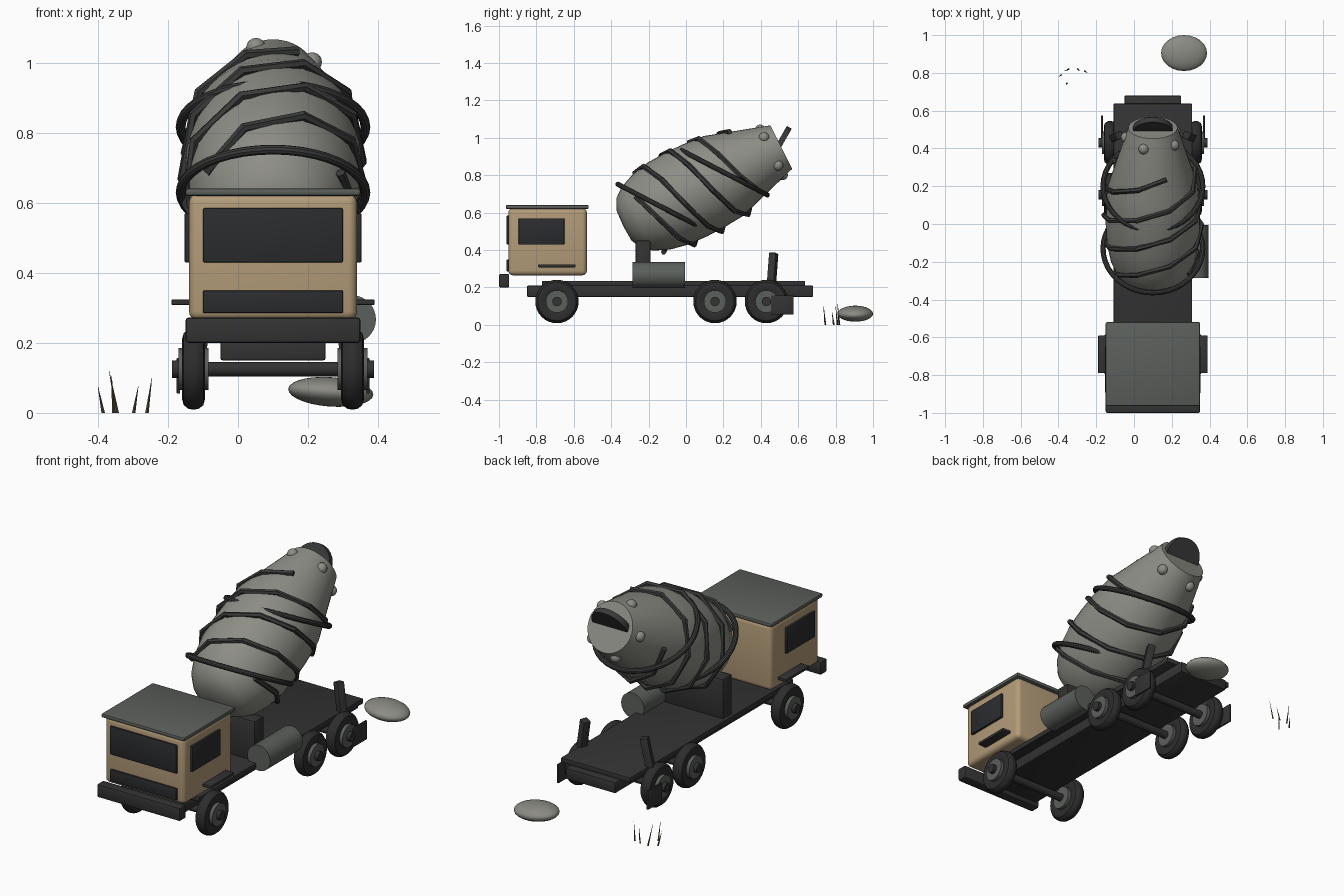
import bpy, bmesh, math
from math import sin, cos, radians
from mathutils import Matrix, Vector

if "Cube" in bpy.data.objects:
    bpy.data.objects.remove(bpy.data.objects["Cube"], do_unlink=True)


def material(name, r, g, b):
    m = bpy.data.materials.new(name)
    m.use_nodes = True
    m.diffuse_color = (r, g, b, 1)
    m.node_tree.nodes["Principled BSDF"].inputs["Base Color"].default_value = (r, g, b, 1)
    return m


TAN = material("tan paint", 0.45, 0.33, 0.19)
DRUM = material("drum grey", 0.27, 0.27, 0.24)
STEEL = material("dull steel", 0.105, 0.115, 0.105)
DARK = material("dark frame", 0.033, 0.033, 0.034)
RUBBER = material("rubber", 0.026, 0.026, 0.027)
GLASS = material("dark glass", 0.024, 0.025, 0.027)
ROD = material("rod metal", 0.04, 0.042, 0.041)
ROCK = material("rock grey", 0.26, 0.26, 0.23)
GRASS = material("dry grass", 0.11, 0.09, 0.05)

MID = 0.1  # centre line of the truck


def smooth(obj, angle=35):
    bpy.ops.object.select_all(action='DESELECT')
    obj.select_set(True)
    bpy.context.view_layer.objects.active = obj
    bpy.ops.object.shade_smooth_by_angle(angle=radians(angle))


def finish(name, bm, mat, matrix=None):
    mesh = bpy.data.meshes.new(name)
    bmesh.ops.recalc_face_normals(bm, faces=bm.faces)
    bm.to_mesh(mesh)
    bm.free()
    mesh.materials.append(mat)
    obj = bpy.data.objects.new(name, mesh)
    bpy.context.collection.objects.link(obj)
    if matrix:
        obj.matrix_world = matrix
    smooth(obj)
    return obj


def box(name, mat, x, y, z, bevel=0.006, segments=2):
    """Box between pairs of limits, with rounded edges."""
    bm = bmesh.new()
    size = [b - a for a, b in (x, y, z)]
    bmesh.ops.create_cube(bm, size=1, matrix=Matrix.Diagonal((*size, 1)))
    if bevel:
        bmesh.ops.bevel(bm, geom=bm.edges[:], offset=bevel, segments=segments,
                        profile=0.5, affect='EDGES')
    centre = [(a + b) / 2 for a, b in (x, y, z)]
    return finish(name, bm, mat, Matrix.Translation(centre))


def lathe(name, mat, profile, matrix, steps=32):
    """Spin (radius, height) points around local z."""
    bm = bmesh.new()
    verts = [bm.verts.new((r, 0, h)) for r, h in profile]
    edges = [bm.edges.new(pair) for pair in zip(verts, verts[1:])]
    bmesh.ops.spin(bm, geom=verts + edges, cent=(0, 0, 0), axis=(0, 0, 1),
                   angle=math.tau, steps=steps)
    bmesh.ops.remove_doubles(bm, verts=bm.verts, dist=1e-5)
    return finish(name, bm, mat, matrix)


def cylinder(name, mat, radius, length, matrix, steps=32):
    h = length / 2
    return lathe(name, mat, [(0, -h), (radius, -h), (radius, h), (0, h)], matrix, steps)


def place(x, y, z, angle=0, axis='X'):
    return Matrix.Translation((x, y, z)) @ Matrix.Rotation(radians(angle), 4, axis)


def across(half, offset=0):
    return (MID + offset - half, MID + offset + half)


# Frame and deck
box("chassis_beam", DARK, across(0.15), (-0.85, 0.68), (0.15, 0.21))
box("deck", DARK, across(0.208), (-0.77, 0.637), (0.207, 0.235), 0.004)
box("drum_support", DARK, across(0.19), (-0.27, -0.19), (0.23, 0.45), 0.008)
box("front_bumper", DARK, across(0.25), (-1.0, -0.945), (0.2, 0.272), 0.008)

# Cab
box("cab", TAN, across(0.24), (-0.95, -0.53), (0.265, 0.625), 0.025, 4)
box("cab_roof", STEEL, across(0.25), (-0.963, -0.52), (0.62, 0.641), 0.007)
box("windshield", GLASS, across(0.2), (-0.959, -0.945), (0.43, 0.585), 0.004)
box("grille", GLASS, across(0.2), (-0.959, -0.945), (0.285, 0.35), 0.004)
for side, label in ((1, "left"), (-1, "right")):
    box(label + "_window", GLASS, across(0.008, side * 0.245), (-0.895, -0.65),
        (0.43, 0.57), 0.004)
    box(label + "_step", DARK, across(0.026, side * 0.264), (-0.79, -0.59),
        (0.308, 0.324), 0.004)
    box(label + "_mudflap", DARK, across(0.005, side * 0.27), (0.455, 0.575),
        (0.055, 0.157), 0.002)
    # Leaning rear post
    foot = Vector((MID + side * 0.205, 0.458, 0.235))
    head = Vector((MID + side * 0.15, 0.48, 0.53))
    post = box(label + "_rear_post", DARK, (-0.02, 0.02), (-0.02, 0.02),
               (0, (head - foot).length), 0.003)
    tilt = (head - foot).to_track_quat('Z', 'Y').to_matrix().to_4x4()
    post.matrix_world = Matrix.Translation(foot) @ tilt

# Side tank
cylinder("side_tank", STEEL, 0.069, 0.28, place(0.325, -0.145, 0.267, 90))

# Wheels and axles
tyre = [(0.058, -0.024), (0.085, -0.033), (0.103, -0.028), (0.113, -0.015), (0.116, 0),
        (0.113, 0.015), (0.103, 0.028), (0.085, 0.033), (0.058, 0.024)]
for label, y in (("front", -0.69), ("middle", 0.155), ("rear", 0.43)):
    cylinder(label + "_axle", DARK, 0.021, 0.575, place(MID, y, 0.125, 90, 'Y'), 16)
    for side in (1, -1):
        end = "left_" if side > 0 else "right_"
        spot = place(MID + side * 0.227, y, 0.125, 90, 'Y')
        lathe(end + label + "_tyre", RUBBER, tyre, spot)
        cylinder(end + label + "_hub", STEEL, 0.06, 0.086, spot, 24)
        cap = place(MID + side * 0.278, y, 0.125, 90, 'Y')
        cylinder(end + label + "_cap", DARK, 0.025, 0.022, cap, 16)

# Mixing drum, spun along its leaning axis
drum_frame = place(MID, -0.336, 0.529, -63.5)
profile = [(0, 0), (0.09, 0.005), (0.15, 0.035), (0.19, 0.085), (0.225, 0.17),
           (0.245, 0.27), (0.25, 0.38), (0.248, 0.48), (0.238, 0.6), (0.13, 0.945),
           (0, 0.945)]
lathe("drum", DRUM, profile, drum_frame, 40)


def drum_radius(s):
    for (r0, s0), (r1, s1) in zip(profile, profile[1:]):
        if s0 <= s <= s1 and s1 > s0:
            return r0 + (r1 - r0) * (s - s0) / (s1 - s0)
    return 0


# Three angular spiral rods around the drum
for n in range(3):
    curve = bpy.data.curves.new("spiral_rod", 'CURVE')
    curve.dimensions = '3D'
    curve.bevel_depth = 0.014
    curve.bevel_resolution = 1
    curve.use_fill_caps = True
    spline = curve.splines.new('POLY')
    spline.points.add(11)
    for i, point in enumerate(spline.points):
        s = 0.13 + 0.055 * i
        phi = radians(-60 + 120 * n + 40 * i)
        r = drum_radius(s) + 0.014
        point.co = (r * sin(phi), -r * cos(phi), s, 1)
    curve.materials.append(ROD)
    rod = bpy.data.objects.new("spiral_rod_%d" % (n + 1), curve)
    bpy.context.collection.objects.link(rod)
    rod.matrix_world = drum_frame
    bpy.ops.object.select_all(action='DESELECT')
    rod.select_set(True)
    bpy.context.view_layer.objects.active = rod
    bpy.ops.object.convert(target='MESH')
    smooth(bpy.context.object)

# Two slanted hoops through the drum
for name, y, z in (("lower_hoop", -0.13, 0.63), ("upper_hoop", 0.2, 0.817)):
    ring = [(0.264 + 0.014 * cos(a * math.tau / 10), 0.014 * sin(a * math.tau / 10))
            for a in range(11)]
    lathe(name, ROD, ring, place(MID, y, z, -27.5), 40)

# Mouth plate and rim studs
cylinder("mouth_plate", ROD, 0.105, 0.03, place(MID, 0.5, 0.965, -120))


def ball(name, mat, matrix, u=24, v=14):
    bm = bmesh.new()
    bmesh.ops.create_uvsphere(bm, u_segments=u, v_segments=v, radius=1)
    return finish(name, bm, mat, matrix)


for i in range(5):
    phi = radians(-20 + 72 * i)
    r = 0.142
    spot = Matrix.Translation((r * sin(phi), -r * cos(phi), 0.885))
    ball("rim_stud_%d" % (i + 1), DRUM,
         drum_frame @ spot @ Matrix.Diagonal((0.028, 0.028, 0.028, 1)), 16, 10)

# Rock and grass behind the truck
ball("rock", ROCK, place(0.265, 0.905, 0.06, 4, 'Y') @ Matrix.Diagonal((0.122, 0.095, 0.042, 1)))

blades = ((-0.385, 0.79, -0.015, 0.075), (-0.345, 0.82, -0.023, 0.12),
          (-0.355, 0.745, -0.006, 0.105), (-0.298, 0.82, 0.013, 0.075),
          (-0.26, 0.81, 0.014, 0.1))
for i, (x, y, lean, height) in enumerate(blades):
    bm = bmesh.new()
    bmesh.ops.create_cone(bm, cap_ends=True, segments=4, radius1=0.005, radius2=0.0005,
                          depth=height, matrix=Matrix.Translation((0, 0, height / 2)))
    for v in bm.verts:
        v.co.x += lean * v.co.z / height
        v.co.y -= 0.01 * v.co.z / height
    finish("grass_blade_%d" % (i + 1), bm, GRASS, place(x, y, 0))
